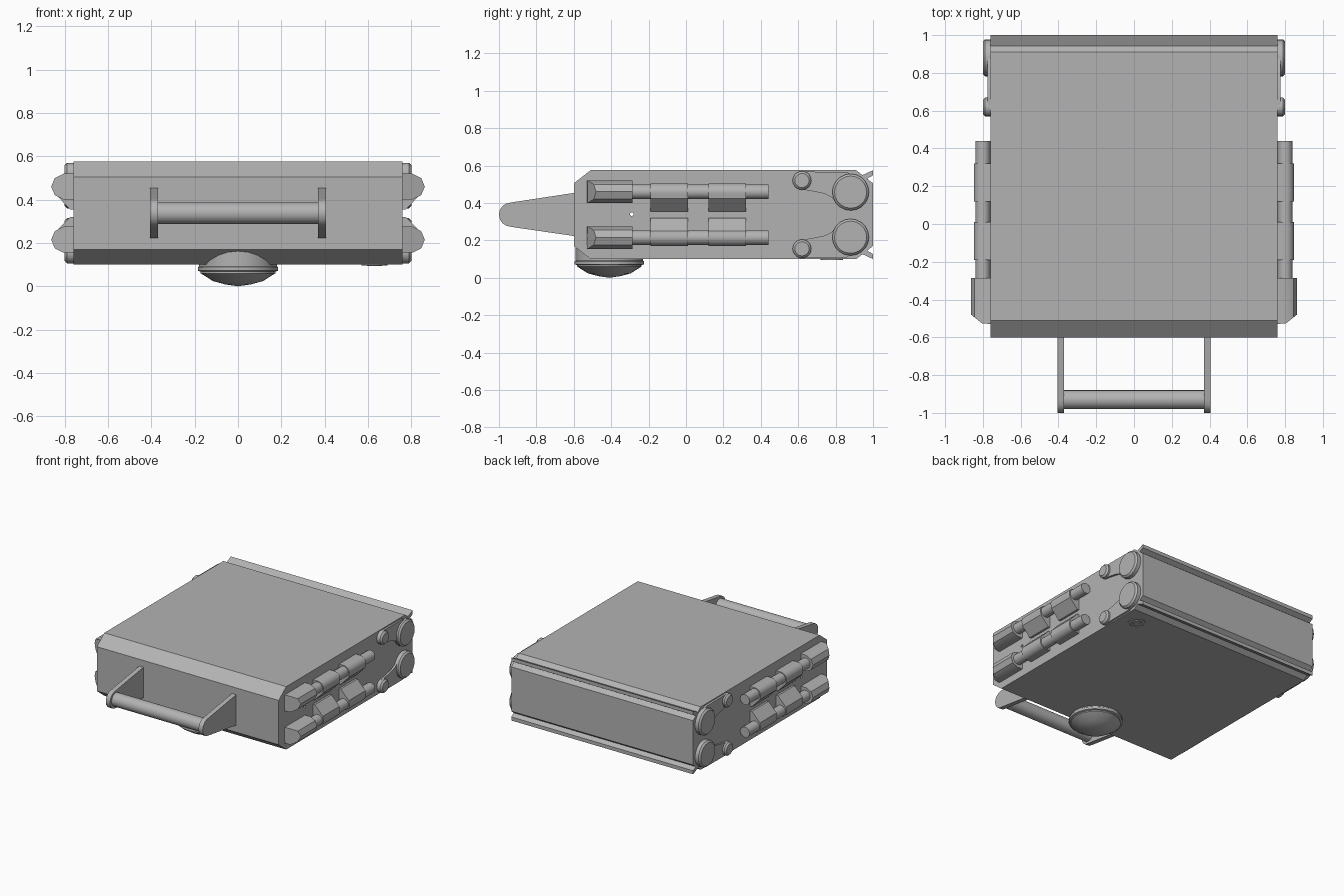
import bpy, bmesh, math
from mathutils import Vector, Matrix

old = bpy.data.objects.get("Cube")
if old:
    bpy.data.objects.remove(old, do_unlink=True)

GREY = (0.45, 0.45, 0.45, 1)
mat = bpy.data.materials.new("plain grey")
mat.use_nodes = True
mat.diffuse_color = GREY
mat.node_tree.nodes["Principled BSDF"].inputs["Base Color"].default_value = GREY

MID = 0.3375   # height of the horizontal symmetry plane
WIDE = 0.76    # half width of the case


def finish(name, bm, smooth=True):
    bmesh.ops.recalc_face_normals(bm, faces=bm.faces)
    mesh = bpy.data.meshes.new(name)
    bm.to_mesh(mesh)
    bm.free()
    mesh.materials.append(mat)
    obj = bpy.data.objects.new(name, mesh)
    bpy.context.collection.objects.link(obj)
    if smooth:
        bpy.ops.object.select_all(action="DESELECT")
        obj.select_set(True)
        bpy.context.view_layer.objects.active = obj
        bpy.ops.object.shade_smooth_by_angle(angle=math.radians(35))
    return obj


def extrude(name, points, a, b, axis="x", smooth=True):
    """Prism: (y, z) outline along x, or (x, z) outline along y."""
    bm = bmesh.new()
    place = (lambda p, d: (d, *p)) if axis == "x" else (lambda p, d: (p[0], d, p[1]))
    face = bm.faces.new([bm.verts.new(place(p, a)) for p in points])
    moved = bmesh.ops.extrude_face_region(bm, geom=[face])["geom"]
    shift = Vector(place((0, 0), b - a))
    bmesh.ops.translate(bm, vec=shift, verts=[v for v in moved if isinstance(v, bmesh.types.BMVert)])
    return finish(name, bm, smooth)


def lathe(name, profile, place, steps=20):
    """Spin a (radius, height) profile about z, then place it."""
    bm = bmesh.new()
    verts = [bm.verts.new((r, 0, h)) for r, h in profile]
    edges = [bm.edges.new(pair) for pair in zip(verts, verts[1:])]
    bmesh.ops.spin(bm, geom=verts + edges, cent=(0, 0, 0), axis=(0, 0, 1),
                   angle=math.tau, steps=steps)
    bmesh.ops.remove_doubles(bm, verts=bm.verts, dist=0.0001)
    bm.transform(place)
    return finish(name, bm)


def arc(cx, cy, r, start, end, n):
    return [(cx + r * math.cos(math.radians(start + (end - start) * i / n)),
             cy + r * math.sin(math.radians(start + (end - start) * i / n)))
            for i in range(n + 1)]


def flip(points):
    return [(p, 2 * MID - z) for p, z in points]


# Case
half = [(-0.6, 0.505), (-0.51, 0.575), (0.91, 0.575), (1.0, 0.505)]
case = extrude("case", half + flip(half)[::-1], -WIDE, WIDE, smooth=False)

# Pin hole through the case
cutter = extrude("pin_hole_cutter", arc(-0.29, 0.34, 0.01, 0, 330, 11), -1, 1)
cutter.hide_render = True
cutter.hide_viewport = True
cut = case.modifiers.new("pin hole", "BOOLEAN")
cut.operation = "DIFFERENCE"
cut.object = cutter

# Rear lips
lip = [(0.935, 0.545), (1.0, 0.575), (1.0, 0.548), (0.96, 0.525)]
extrude("upper_rear_lip", lip, -WIDE, WIDE, smooth=False)
extrude("lower_rear_lip", flip(lip), -WIDE, WIDE, smooth=False)

# Handle
arm = [(-0.59, 0.222), (-0.59, 0.455), (-0.92, 0.405)]
arm += arc(-0.935, MID, 0.065, 90, 270, 8) + [(-0.92, 0.27)]
for side, label in ((1, "left"), (-1, "right")):
    extrude(label + "_handle_arm", arm, side * 0.37, side * 0.405)
extrude("handle_bar", arc(-0.93, MID, 0.05, 0, 345, 23), -0.375, 0.375)

# Foot dish
dish = [(0, 0), (0.06, 0.009), (0.115, 0.024), (0.172, 0.06), (0.172, 0.068), (0.185, 0.072),
        (0.185, 0.088), (0.18, 0.092), (0.18, 0.2), (0, 0.2)]
lathe("foot_dish", dish, Matrix.Translation((0, -0.41, 0)), 24)

# Round port on the underside
port = [(0, 0.099), (0.025, 0.099), (0.025, 0.094), (0.035, 0.094), (0.035, 0.099),
        (0.05, 0.099), (0.05, 0.095), (0.06, 0.095), (0.06, 0.105)]
lathe("underside_port", port, Matrix.Translation((0.63, 0.78, 0)), 24)

# Link plate outline joining a small and a large disc
link = arc(0.62, 0.52, 0.05, 100, 280, 8)
link += [(0.68, 0.462), (0.74, 0.45), (0.78, 0.43), (0.81, 0.39)]
link += arc(0.88, 0.458, 0.095, 235, 450, 12) + [(0.86, 0.566), (0.66, 0.567)]


def disc(name, side, y, z, r):
    edge = 0.012
    shape = [(0, 0), (r, 0), (r, 0.05 - edge), (r - edge, 0.05), (0, 0.05)]
    turn = Matrix.Rotation(side * math.pi / 2, 4, "Y")
    lathe(name, shape, Matrix.Translation((side * 0.75, y, z)) @ turn)


# Side fittings, mirrored left to right and top to bottom
for side, label in ((1, "left"), (-1, "right")):
    for row, turn in (("upper", lambda p: p), ("lower", flip)):
        tag = f"{label}_{row}_"

        def section(points):
            return [(side * x, z) for x, z in turn(points)]

        extrude(tag + "link_plate", turn(link), side * 0.75, side * 0.775)
        disc(tag + "large_disc", side, 0.88, turn([(0, 0.458)])[0][1], 0.098)
        disc(tag + "small_disc", side, 0.62, turn([(0, 0.52)])[0][1], 0.05)

        # Rod
        extrude(tag + "rod", section(arc(0.8, 0.46, 0.039, 0, 345, 23)), -0.3, 0.44, "y")

        # Hinge knuckles with a leaf sloping back to the case
        knuckle = [(0.75, 0.355), (0.775, 0.355), (0.842, 0.425)]
        knuckle += arc(0.8, 0.458, 0.047, -20, 90, 8) + [(0.75, 0.505)]
        for part, y in (("front", -0.19), ("rear", 0.12)):
            extrude(f"{tag}{part}_knuckle", section(knuckle), y, y + 0.2, "y")

        # End cap with a slanted front
        cap = [(0.75, 0.4), (0.805, 0.4), (0.845, 0.42), (0.862, 0.46),
               (0.845, 0.5), (0.805, 0.52), (0.75, 0.52)]
        obj = extrude(tag + "end_cap", section(cap), -0.53, -0.285, "y")
        for v in obj.data.vertices:
            if v.co.y < -0.5:
                v.co.y += max(0, abs(v.co.x) - 0.8) * 0.8
